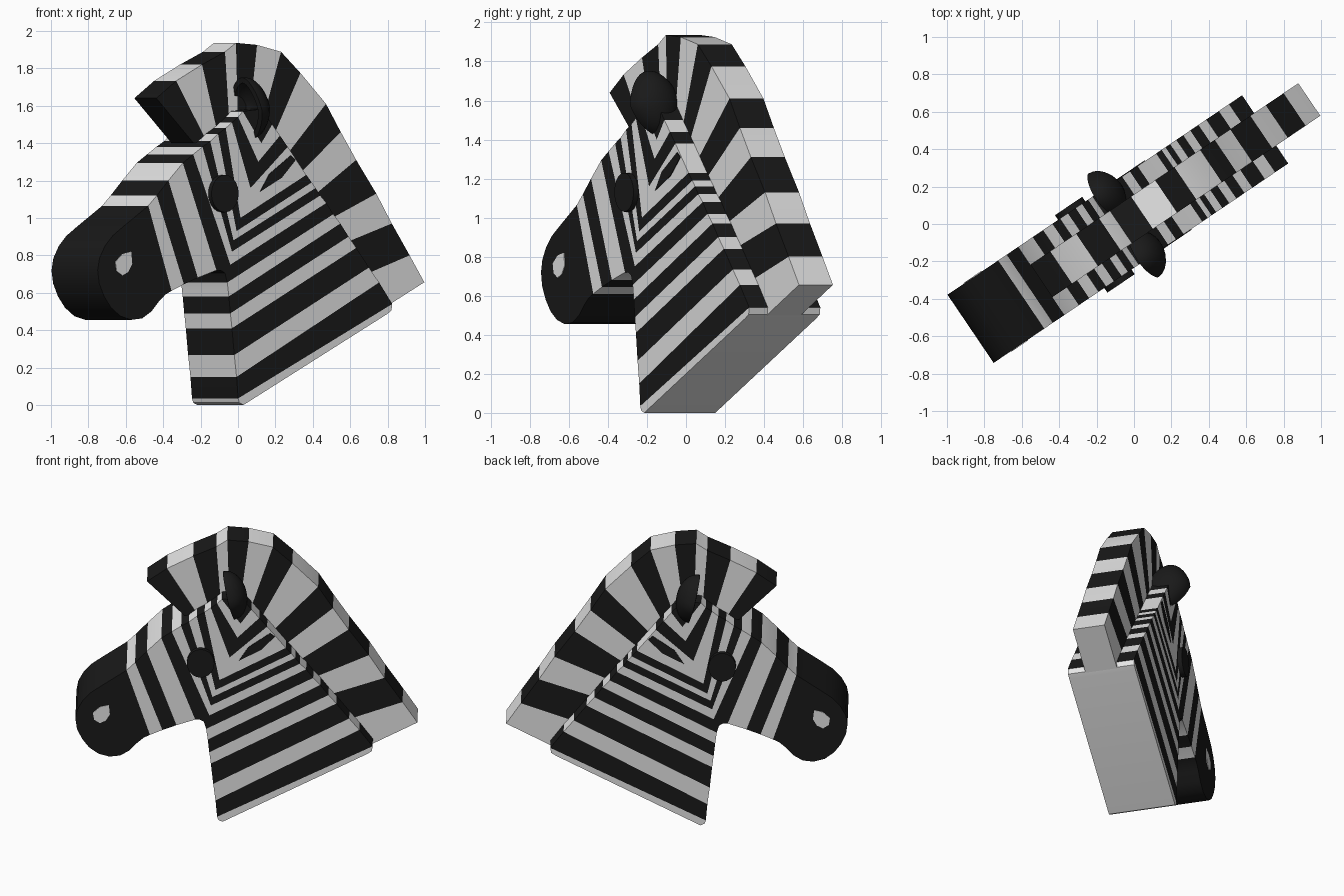
import bpy, bmesh, math
from mathutils import Matrix, Vector

cube = bpy.data.objects.get("Cube")
if cube:
    bpy.data.objects.remove(cube, do_unlink=True)

# The whole head is a thick cut-out standing at an angle to the front
PLACE = Matrix.Translation((-0.015, 0.021, 0)) @ Matrix.Rotation(math.radians(34.1), 4, 'Z')
HALF = 0.22


def material(name, value):
    mat = bpy.data.materials.new(name)
    mat.use_nodes = True
    colour = (value, value, value, 1)
    mat.diffuse_color = colour
    mat.node_tree.nodes["Principled BSDF"].inputs["Base Color"].default_value = colour
    return mat


BLACK, WHITE = 0, 1
MATERIALS = [material("stripe_black", 0.01), material("stripe_white", 0.81)]


def finish(name, bm, local=Matrix(), thickness=0, offset=0, angle=28):
    """Turn a bmesh into a placed object, thickened and shaded by angle."""
    mesh = bpy.data.meshes.new(name)
    bm.to_mesh(mesh)
    bm.free()
    for mat in MATERIALS:
        mesh.materials.append(mat)
    obj = bpy.data.objects.new(name, mesh)
    bpy.context.collection.objects.link(obj)
    obj.matrix_world = PLACE @ local
    bpy.ops.object.select_all(action='DESELECT')
    obj.select_set(True)
    bpy.context.view_layer.objects.active = obj
    mod = obj.modifiers.new("thickness", 'SOLIDIFY')
    mod.thickness, mod.offset = thickness, offset
    bpy.ops.object.modifier_apply(modifier=mod.name)
    bpy.ops.object.shade_smooth_by_angle(angle=math.radians(angle))
    return obj


def sheet(name, bands, thickness, y=0):
    """Flat polygons in the side plane, welded and thickened evenly."""
    bm = bmesh.new()
    for points, colour in bands:
        face = bm.faces.new([bm.verts.new((u, 0, z)) for u, z in points])
        face.material_index = colour
    bmesh.ops.remove_doubles(bm, verts=bm.verts, dist=0.0005)
    bmesh.ops.recalc_face_normals(bm, faces=bm.faces)
    return finish(name, bm, Matrix.Translation((0, y, 0)), thickness)


def stripes(lines, first):
    """Alternating bands between neighbouring boundary lines."""
    return [(a + b[::-1], (first + i) % 2)
            for i, (a, b) in enumerate(zip(lines, lines[1:]))]


# Stripe boundaries across the face: forehead to jaw
face_lines = [
    [(-.71, 1.065), (-.56, .61)],
    [(-.655, 1.12), (-.48, .645)],
    [(-.58, 1.2), (-.39, .68)],
    [(-.487, 1.294), (-.27, .72)],
]
# Chevron boundaries: forehead, bend, back of neck
chevrons = [
    [(-.42, 1.34), (-.18, .75), (.44, 1.08)],
    [(-.36, 1.38), (-.17, .82), (.4, 1.12)],
    [(-.31, 1.41), (-.16, .88), (.37, 1.16)],
    [(-.26, 1.45), (-.14, .93), (.345, 1.19)],
    [(-.21, 1.48), (-.115, 1.0), (.31, 1.23)],
    [(-.17, 1.51), (-.05, 1.16), (.19, 1.38)],
    [(-.13, 1.54), (0, 1.3), (.14, 1.44)],
    [(-.1, 1.57), (.02, 1.4), (.09, 1.5)],
]
# Neck boundaries: throat to back of neck, down to the base
neck_lines = [
    [(-.2, .655), (.485, 1.02)],
    [(-.19, .58), (.53, .97)],
    [(-.18, .49), (.583, .9)],
    [(-.17, .41), (.633, .84)],
    [(-.155, .267), (.715, .735)],
    [(-.14, .15), (.78, .655)],
    [(-.13, .035), (.865, .54)],
    [(-.122, .012), (-.095, 0), (.83, .485), (.86, .505)],
]
muzzle = [(-.8, 1.003), (-.87, .955), (-.94, .905), (-.99, .85), (-1.025, .785),
          (-1.037, .72), (-1.027, .65), (-.995, .58), (-.95, .52), (-.89, .475),
          (-.82, .455), (-.75, .463), (-.69, .5), (-.64, .555), (-.6, .59)]
throat = [(-.24, .72), (-.215, .705)]

bands = [(face_lines[0][:1] + muzzle + face_lines[0][1:], BLACK)]
bands += stripes(face_lines, WHITE)
bands.append((face_lines[-1] + throat + neck_lines[0] + chevrons[0][::-1], BLACK))
bands += stripes(chevrons, WHITE)
bands.append((chevrons[-1] + [(.025, 1.582)], BLACK))
bands += stripes(neck_lines, WHITE)
sheet("head_and_neck", bands, 2 * HALF)

# Mane: outer crest and hidden root, one pair of points per stripe boundary
crest = [(-.58, 1.64), (-.452, 1.733), (-.285, 1.82), (-.137, 1.888), (-.066, 1.936),
         (.07, 1.925), (.225, 1.888), (.35, 1.775), (.515, 1.61), (.61, 1.46),
         (.71, 1.31), (.84, 1.13), (.94, .97), (1.055, .8), (1.15, .656)]
root = [(-.34, 1.4), (-.25, 1.4), (-.17, 1.4), (-.1, 1.39), (-.05, 1.38),
        (0, 1.37), (.05, 1.35), (.11, 1.31), (.19, 1.26), (.28, 1.18),
        (.38, 1.08), (.49, .97), (.59, .85), (.72, .68), (.855, .5)]
sheet("mane", stripes([list(pair) for pair in zip(crest, root)], BLACK), 0.21)


def ellipse(u, z, width, height, count=20):
    turn = 2 * math.pi / count
    return [(u + width * math.cos(i * turn), z + height * math.sin(i * turn))
            for i in range(count)]


cheek_mark = [(.01, 1.14), (.07, 1.235), (.21, 1.335), (.24, 1.31), (.15, 1.215)]
nostril = [(-.925, .765), (-.88, .807), (-.823, .82), (-.816, .754),
           (-.842, .711), (-.88, .692), (-.917, .716)]

for side, label in ((-1, "left"), (1, "right")):
    y = side * HALF
    # Eye disc, nostril and cheek mark on each flat side
    sheet(label + "_eye", [(ellipse(-.235, 1.13, .088, .1), BLACK)], 0.06, y)
    sheet(label + "_nostril", [(nostril, WHITE)], 0.008, y)
    sheet(label + "_cheek_mark", [(cheek_mark, BLACK)], 0.008, y)

    # Ear: hollow half shell that opens toward the muzzle
    bm = bmesh.new()
    bmesh.ops.create_uvsphere(bm, u_segments=24, v_segments=16, radius=1)
    bmesh.ops.bisect_plane(bm, geom=bm.verts[:] + bm.edges[:] + bm.faces[:],
                           plane_co=(0, 0, 0), plane_no=(-1, 0, 0),
                           clear_outer=True, dist=0.0001)
    for v in bm.verts:
        taper = 1 - 0.2 * abs(v.co.z)
        v.co = Vector((v.co.x * .115, v.co.y * .145 * taper, v.co.z * .17))
    tilt = Matrix.Rotation(math.radians(-13), 4, 'Y') @ Matrix.Rotation(math.radians(side * -6), 4, 'X')
    finish(label + "_ear", bm, Matrix.Translation((-.055, side * .19, 1.585)) @ tilt,
           0.03, -1, 40)
